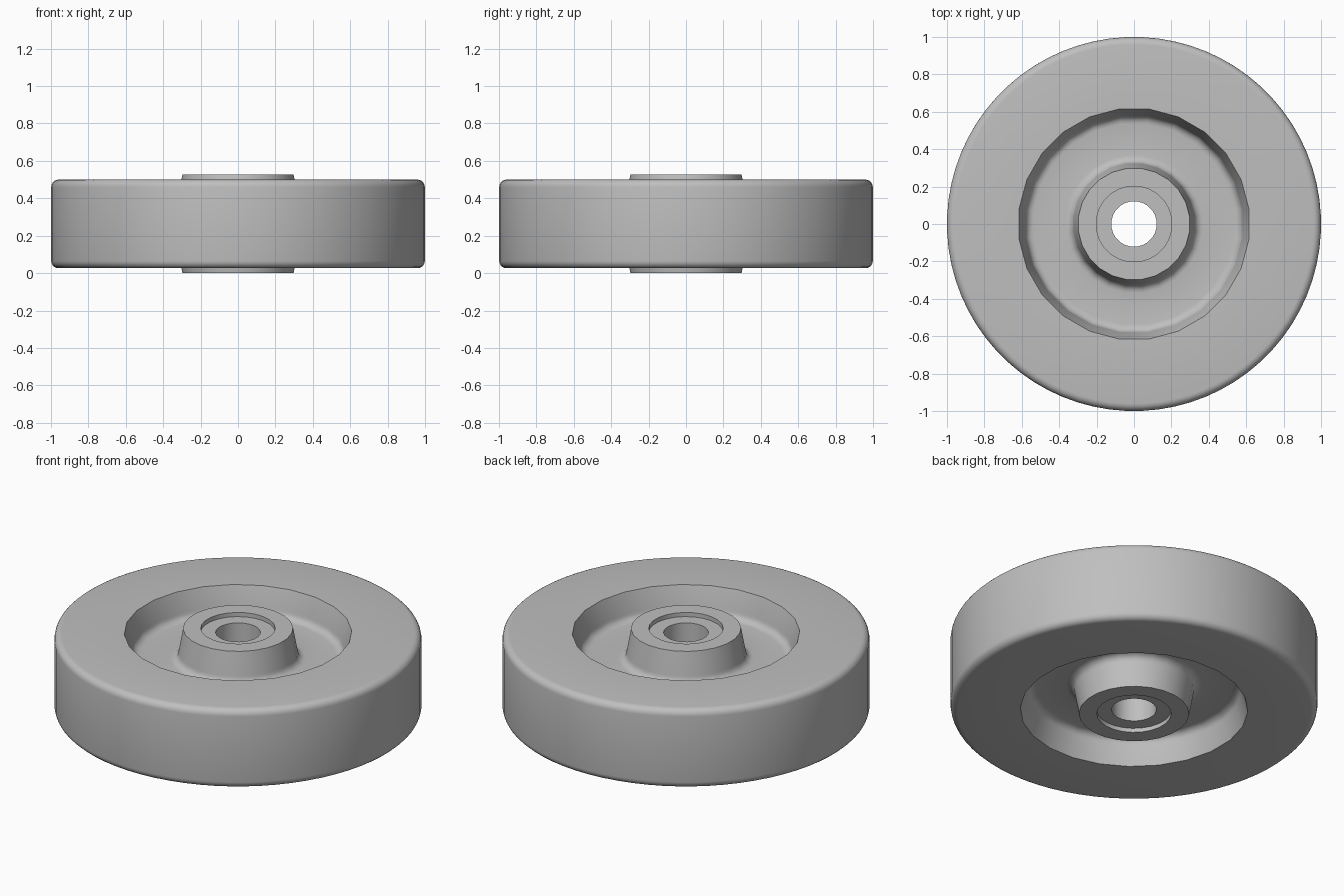
import bpy
import bmesh
from math import sin, cos, pi, radians

old = bpy.data.objects.get("Cube")
if old:
    bpy.data.objects.remove(old, do_unlink=True)

MID = 0.263        # height of the wheel's mirror plane
TYRE = 0.237       # half width of the tyre
HUB = 0.263        # half width of the hub
WEB = 0.08         # half thickness of the web
SIDES = 24         # sides of the wheel centre

grey = bpy.data.materials.new("light grey")
grey.use_nodes = True
grey.diffuse_color = (0.52, 0.52, 0.52, 1)
grey.node_tree.nodes["Principled BSDF"].inputs["Base Color"].default_value = (0.52, 0.52, 0.52, 1)


def arc(r, z, radius, start, end, steps=5):
    """Points of a fillet in the profile plane."""
    angles = [radians(start + (end - start) * i / steps) for i in range(steps + 1)]
    return [(r + radius * cos(a), z + radius * sin(a)) for a in angles]


def flip(profile):
    """The same profile on the other side of the mirror plane, run backwards."""
    return [(r, -z) for r, z in reversed(profile)]


def lathe(name, profile, segments, faceted=()):
    """Turn a profile about z; rings listed in faceted follow the coarser polygon."""
    bm = bmesh.new()
    rings = []
    for i, (r, z) in enumerate(profile):
        ring = []
        for k in range(segments):
            a = 2 * pi * (k + 0.5) / segments
            rr = r
            if i in faceted:
                off = (a % (2 * pi / SIDES)) 
                off = min(off, 2 * pi / SIDES - off)
                rr = r * cos(pi / SIDES) / cos(off)
            ring.append(bm.verts.new((rr * cos(a), rr * sin(a), MID + z)))
        rings.append(ring)
    for low, high in zip(rings, rings[1:]):
        for k in range(segments):
            n = (k + 1) % segments
            bm.faces.new((low[k], high[k], high[n], low[n]))
    mesh = bpy.data.meshes.new(name)
    bm.to_mesh(mesh)
    bm.free()
    mesh.materials.append(grey)
    obj = bpy.data.objects.new(name, mesh)
    bpy.context.collection.objects.link(obj)
    bpy.ops.object.select_all(action='DESELECT')
    obj.select_set(True)
    bpy.context.view_layer.objects.active = obj
    bpy.ops.object.shade_smooth_by_angle(angle=radians(30))
    return obj


# Tyre: flat sides and a rounded tread, meeting the faceted rim of the dish
half_tyre = [(0.62, TYRE)] + arc(0.96, TYRE - 0.04, 0.04, 90, 0)
tyre = half_tyre + flip(half_tyre)
lathe("tyre", tyre, SIDES * 3, faceted=(0, len(tyre) - 1))

# Wheel centre: bore, bearing recess, tapered hub, web and dished wall
half_centre = [(0.122, HUB - 0.025), (0.203, HUB - 0.025), (0.203, HUB), (0.3, HUB)]
half_centre += arc(0.37, WEB + 0.045, 0.045, 180, 270)
half_centre += arc(0.54, WEB + 0.045, 0.045, 270, 360)
half_centre += [(0.62, TYRE)]
lathe("wheel_centre", flip(half_centre) + half_centre, SIDES)
